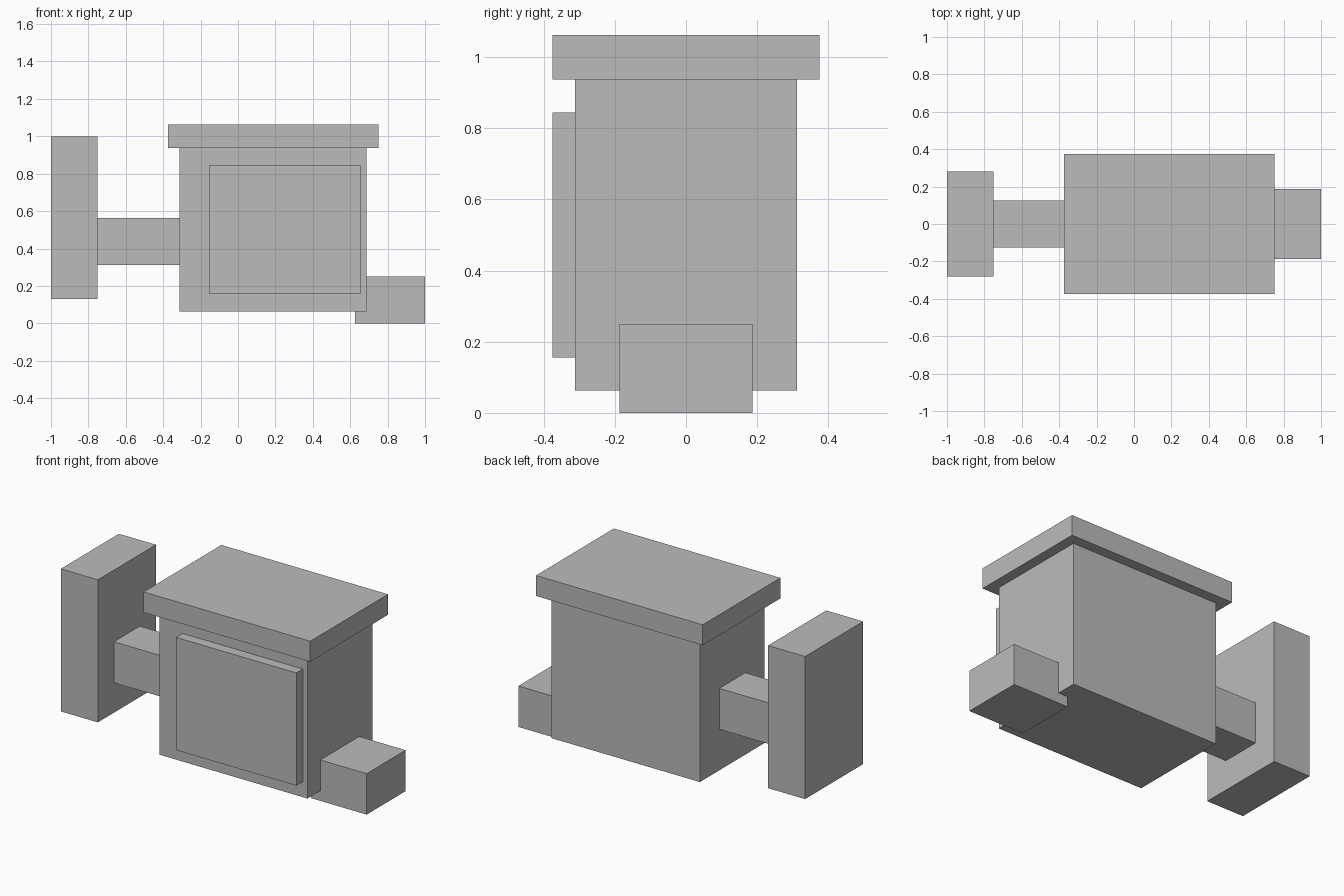
import bpy
import bmesh
from mathutils import Vector

default = bpy.data.objects.get("Cube")
if default:
    bpy.data.objects.remove(default, do_unlink=True)

# Single plain grey material
GREY = (0.5, 0.5, 0.5, 1.0)
grey = bpy.data.materials.new("plain grey")
grey.use_nodes = True
grey.diffuse_color = GREY
grey.node_tree.nodes["Principled BSDF"].inputs["Base Color"].default_value = GREY


def box(name, x, y, z):
    """Flat-sided box spanning the given (min, max) ranges."""
    size = Vector((x[1] - x[0], y[1] - y[0], z[1] - z[0]))
    mesh = bpy.data.meshes.new(name)
    bm = bmesh.new()
    bmesh.ops.create_cube(bm, size=1)
    bmesh.ops.scale(bm, vec=size, verts=bm.verts)
    bm.to_mesh(mesh)
    bm.free()
    mesh.materials.append(grey)
    obj = bpy.data.objects.new(name, mesh)
    obj.location = (sum(x) / 2, sum(y) / 2, sum(z) / 2)
    bpy.context.collection.objects.link(obj)
    return obj


# Main housing with its overhanging lid and raised front panel
box("body", (-0.3125, 0.6875), (-0.3125, 0.3125), (0.0625, 0.9375))
box("lid", (-0.375, 0.75), (-0.375, 0.375), (0.9375, 1.0625))
box("front_panel", (-0.156, 0.656), (-0.375, -0.3125), (0.156, 0.844))

# Arm and upright end plate on the right side
box("side_arm", (-0.75, -0.3125), (-0.125, 0.125), (0.3125, 0.5625))
box("end_plate", (-1.0, -0.75), (-0.28, 0.28), (0.13, 1.0))

# Low block that tucks into the body on the left side
box("foot_block", (0.625, 1.0), (-0.1875, 0.1875), (0.0, 0.25))
